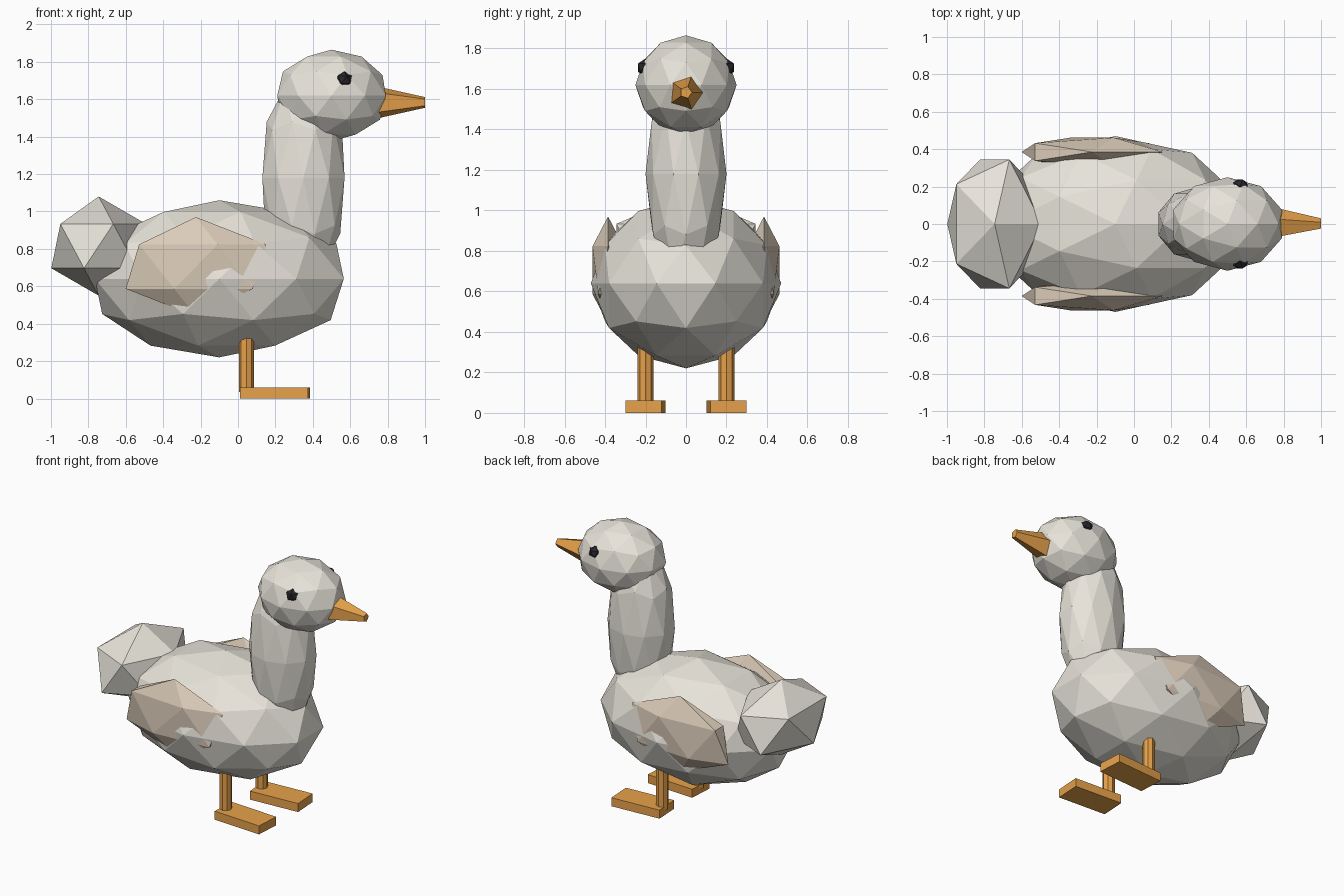
import bpy
from math import pi, radians

if "Cube" in bpy.data.objects:
    bpy.data.objects.remove(bpy.data.objects["Cube"])


def material(name, rgb):
    m = bpy.data.materials.new(name)
    m.diffuse_color = (*rgb, 1)
    m.use_nodes = True
    m.node_tree.nodes["Principled BSDF"].inputs["Base Color"].default_value = m.diffuse_color
    return m


white = material("feather_white", (0.80, 0.77, 0.70))
tan = material("feather_tan", (0.72, 0.61, 0.49))
orange = material("orange", (0.80, 0.36, 0.07))
dark = material("dark", (0.02, 0.02, 0.025))


def finish(name, mat):
    o = bpy.context.object
    o.name = name
    o.data.materials.append(mat)
    bpy.ops.object.transform_apply(location=False, rotation=True, scale=True)
    return o


def ball(name, loc, radii, mat, sub=2):
    bpy.ops.mesh.primitive_ico_sphere_add(subdivisions=sub, radius=1, location=loc)
    bpy.context.object.scale = radii
    return finish(name, mat)


# Body, neck, head and tail: faceted, stretched icospheres
ball("body", (-0.10, 0, 0.64), (0.70, 0.47, 0.42), white)
ball("neck", (0.35, 0, 1.18), (0.231, 0.20, 0.57), white)
ball("head", (0.50, 0, 1.62), (0.305, 0.25, 0.245), white)
ball("tail", (-0.745, 0, 0.815), (0.283, 0.405, 0.265), white, 1)

# Beak: five-sided tapered cone pointing along +x
bpy.ops.mesh.primitive_cone_add(vertices=5, radius1=0.10, radius2=0.03, depth=0.30,
                                location=(0.85, 0, 1.583), rotation=(0, pi / 2, 0))
finish("beak", orange)

# Paired parts
for side, s in (("right", -1), ("left", 1)):
    ball(side + "_eye", (0.567, s * 0.20, 1.705), (0.047, 0.045, 0.045), dark, 1)
    ball(side + "_wing", (-0.225, s * 0.385, 0.705), (0.42, 0.09, 0.265), tan, 1)

    bpy.ops.mesh.primitive_cylinder_add(vertices=8, radius=0.04, depth=0.36,
                                        location=(0.045, s * 0.20, 0.215))
    finish(side + "_leg", orange)

    # Foot: flat box, toes turned slightly outward
    bpy.ops.mesh.primitive_cube_add(size=1, location=(0.198, s * 0.20, 0.03),
                                    rotation=(0, 0, s * radians(3.5)))
    bpy.context.object.scale = (0.362, 0.178, 0.06)
    finish(side + "_foot", orange)
